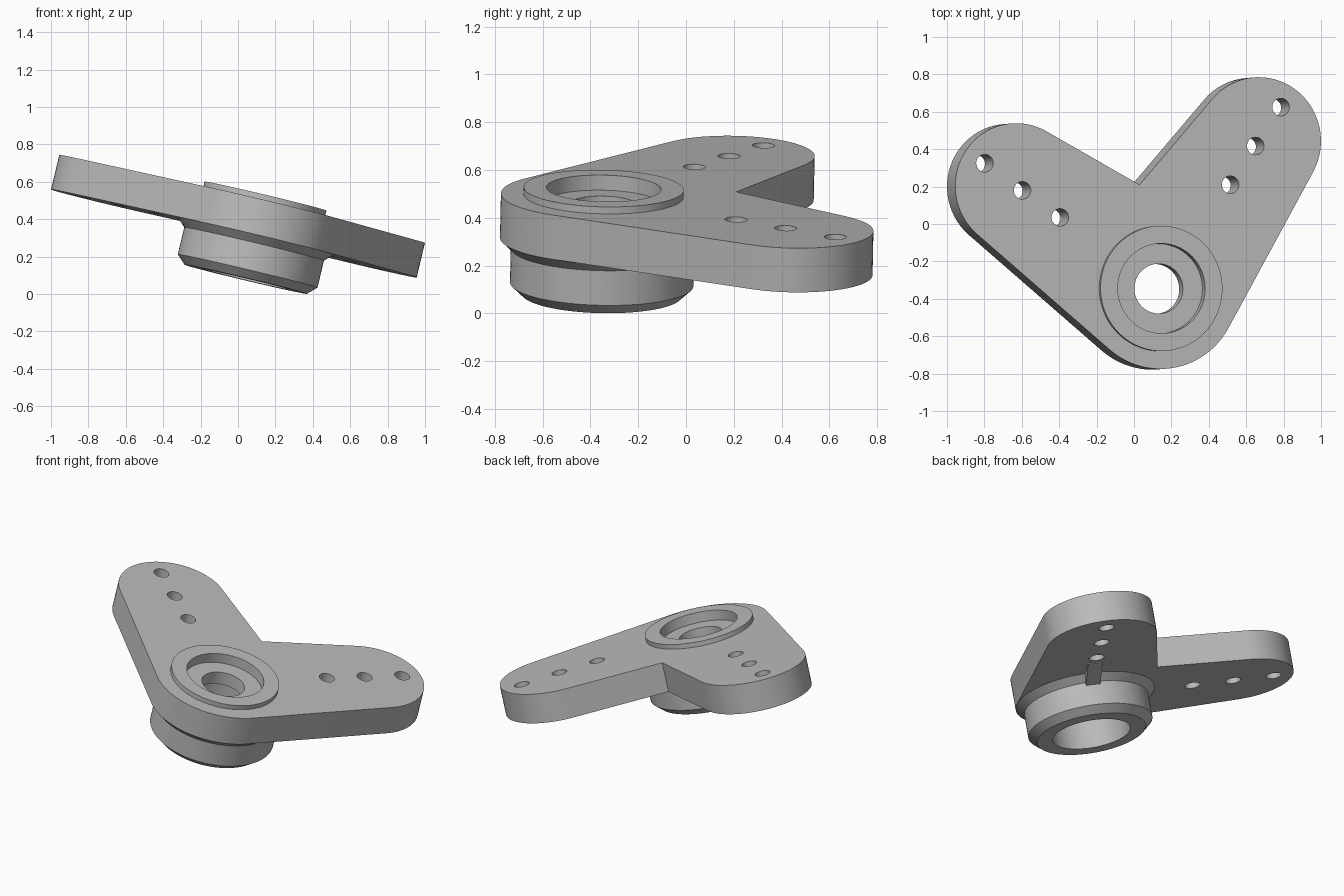
import bpy, bmesh, math
from mathutils import Vector, Matrix

cube = bpy.data.objects.get("Cube")
if cube:
    bpy.data.objects.remove(cube, do_unlink=True)

# One plain grey for the whole casting
grey = bpy.data.materials.new("machined grey")
grey.use_nodes = True
colour = (0.5, 0.5, 0.5, 1)
grey.diffuse_color = colour
grey.node_tree.nodes["Principled BSDF"].inputs["Base Color"].default_value = colour

# Tilted frame: the plate's top lies in a sloping plane
SLOPE_X, SLOPE_Y, HEIGHT = -0.238, -0.021, 0.52
normal = Vector((-SLOPE_X, -SLOPE_Y, 1)).normalized()
def on_plane(x, y):
    return Vector((x, y, HEIGHT + SLOPE_X * x + SLOPE_Y * y))
frame = Matrix.Translation(on_plane(0.14, -0.345)) @ \
    Vector((0, 0, 1)).rotation_difference(normal).to_matrix().to_4x4()
to_local = frame.inverted()
def local(x, y):
    return (to_local @ on_plane(x, y)).to_2d()

def make(name, bm):
    bmesh.ops.recalc_face_normals(bm, faces=bm.faces)
    mesh = bpy.data.meshes.new(name)
    bm.to_mesh(mesh)
    bm.free()
    mesh.materials.append(grey)
    obj = bpy.data.objects.new(name, mesh)
    bpy.context.collection.objects.link(obj)
    obj.matrix_world = frame
    return obj

def select(obj):
    bpy.ops.object.select_all(action='DESELECT')
    obj.select_set(True)
    bpy.context.view_layer.objects.active = obj

def smooth(obj):
    select(obj)
    bpy.ops.object.shade_smooth_by_angle(angle=math.radians(30))

def extrude(bm, points, z0, z1):
    face = bm.faces.new([bm.verts.new((p[0], p[1], z0)) for p in points])
    new = bmesh.ops.extrude_face_region(bm, geom=[face])["geom"]
    bmesh.ops.translate(bm, vec=(0, 0, z1 - z0),
                        verts=[v for v in new if isinstance(v, bmesh.types.BMVert)])

# Plate outline: tangent lines round three lobes, with a sharp notch (radius 0)
THICK = 0.19
lobes = [(local(0.14, -0.345), 0.43), (local(0.669, 0.445), 0.34),
         (local(0.03, 0.21), 0), (local(-0.628, 0.202), 0.337)]
leaving = []
for i, (c, r) in enumerate(lobes):
    c2, r2 = lobes[(i + 1) % len(lobes)]
    d = c2 - c
    leaving.append(math.atan2(d.y, d.x) - math.acos((r - r2) / d.length))
outline = []
for i, (c, r) in enumerate(lobes):
    if r == 0:
        outline.append(c)
        continue
    start = leaving[i - 1]
    sweep = (leaving[i] - start) % math.tau
    for k in range(33):
        a = start + sweep * k / 32
        outline.append(c + r * Vector((math.cos(a), math.sin(a))))
bm = bmesh.new()
extrude(bm, outline, -THICK, 0)
plate = make("crank_plate", bm)

# Drilled holes along both arms, and the opening that takes the hub
right_holes = [local(0.515, 0.21), local(0.65, 0.417), local(0.785, 0.625)]
left_holes = [local(-0.395, 0.035), local(-0.597, 0.18), local(-0.798, 0.325)]
bm = bmesh.new()
for c, r, n in [(p, 0.047, 32) for p in right_holes + left_holes] + [(Vector((0, 0)), 0.3, 64)]:
    ring = [c + r * Vector((math.cos(math.tau * k / n), math.sin(math.tau * k / n)))
            for k in range(n)]
    extrude(bm, ring, -0.4, 0.2)
cutter = make("hole_cutter", bm)
cutter.hide_render = True
mod = plate.modifiers.new("holes", 'BOOLEAN')
mod.operation = 'DIFFERENCE'
mod.solver = 'EXACT'
mod.object = cutter
select(plate)
bpy.ops.object.modifier_apply(modifier=mod.name)
bpy.data.objects.remove(cutter, do_unlink=True)
smooth(plate)

# Turned hub: raised rim, stepped bore, chamfered lower barrel
profile = [(0.335, 0.03), (0.335, -0.1), (0.429, -0.19), (0.384, -0.233),
           (0.384, -0.382), (0.336, -0.427), (0.24, -0.427), (0.24, -0.12),
           (0.133, -0.12), (0.133, -0.035), (0.24, -0.035), (0.24, 0.03)]
SIDES = 96
bm = bmesh.new()
rings = [[bm.verts.new((r * math.cos(math.tau * k / SIDES), r * math.sin(math.tau * k / SIDES), z))
          for k in range(SIDES)] for r, z in profile]
for i, low in enumerate(rings):
    high = rings[(i + 1) % len(rings)]
    for k in range(SIDES):
        j = (k + 1) % SIDES
        bm.faces.new((low[k], low[j], high[j], high[k]))
smooth(make("hub", bm))

# Small gusset under the plate, from the barrel toward the nearest hole
toward = right_holes[0].normalized()
across = Vector((-toward.y, toward.x))
bm = bmesh.new()
sides = []
for s in (-0.045, 0.045):
    sides.append([bm.verts.new((*(toward * r + across * s), z))
                  for r, z in [(0.37, -0.18), (0.6, -0.18), (0.6, -0.195), (0.37, -0.255)]])
a, b = sides
bm.faces.new(a)
bm.faces.new(b)
for k in range(4):
    j = (k + 1) % 4
    bm.faces.new((a[k], a[j], b[j], b[k]))
make("gusset", bm)
